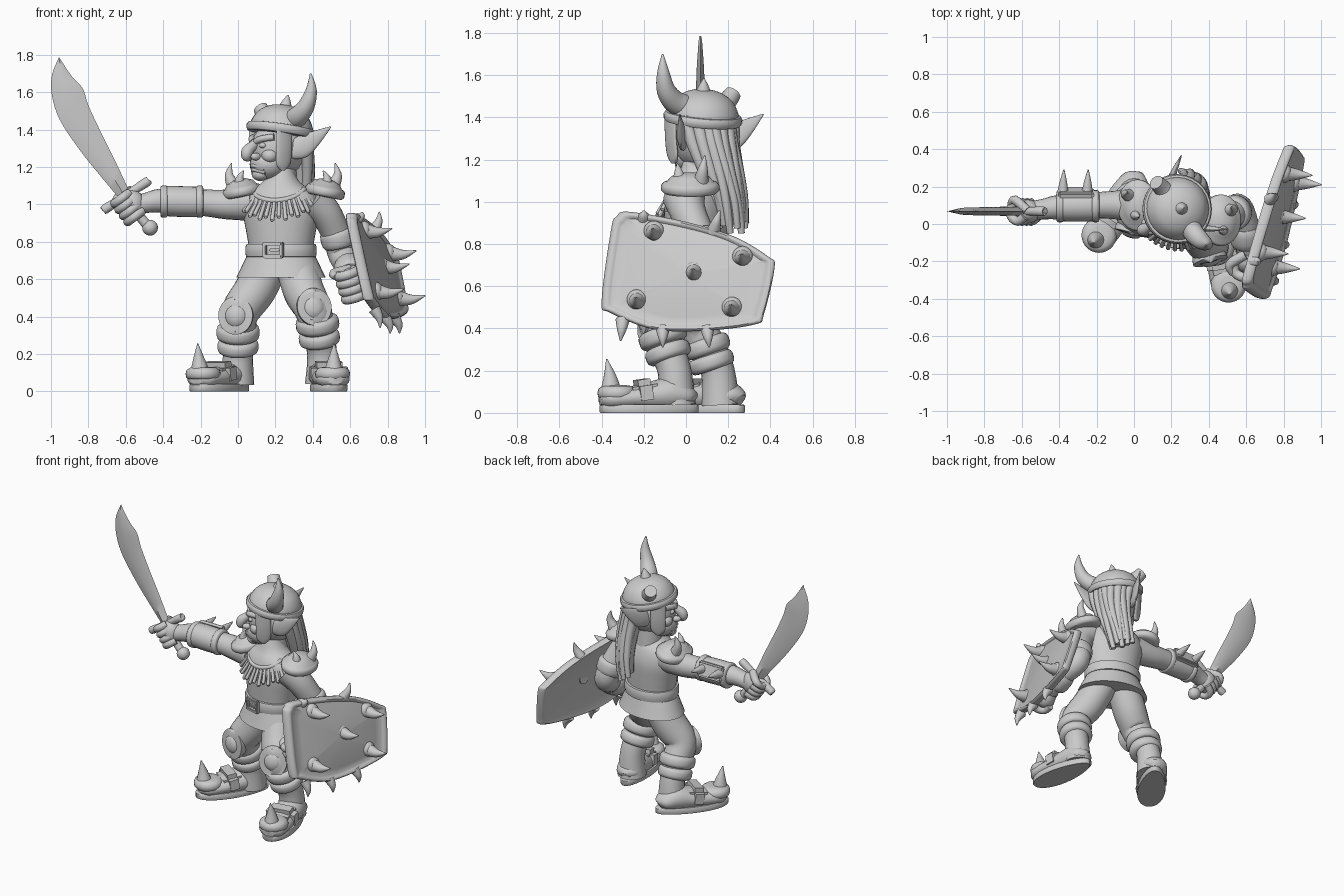
import bpy, bmesh, math
from mathutils import Vector, Matrix

cube = bpy.data.objects.get("Cube")
if cube:
    bpy.data.objects.remove(cube, do_unlink=True)

grey = bpy.data.materials.new("plain grey")
grey.use_nodes = True
grey.diffuse_color = (.6, .6, .6, 1)
grey.node_tree.nodes["Principled BSDF"].inputs["Base Color"].default_value = (.6, .6, .6, 1)


def finish(bm, name):
    """Turn a bmesh into a smooth object with sharp creases kept."""
    bmesh.ops.recalc_face_normals(bm, faces=bm.faces)
    for face in bm.faces:
        face.smooth = True
    for edge in bm.edges:
        edge.smooth = edge.calc_face_angle(0) < .8
    mesh = bpy.data.meshes.new(name)
    bm.to_mesh(mesh)
    bm.free()
    mesh.materials.append(grey)
    obj = bpy.data.objects.new(name, mesh)
    bpy.context.collection.objects.link(obj)
    return obj


def skin(name, rings):
    """Bridge a list of equal rings and close both ends."""
    bm = bmesh.new()
    loops = [[bm.verts.new(p) for p in ring] for ring in rings]
    count = len(loops[0])
    for low, high in zip(loops, loops[1:]):
        for i in range(count):
            j = (i + 1) % count
            bm.faces.new((low[i], low[j], high[j], high[i]))
    bm.faces.new(loops[0])
    bm.faces.new(loops[-1])
    return finish(bm, name)


def smooth(rows, k):
    """Catmull-Rom resampling of tuples."""
    out, last = [], len(rows) - 1
    for i in range(last):
        quad = (rows[max(i - 1, 0)], rows[i], rows[i + 1], rows[min(i + 2, last)])
        for j in range(k):
            t = j / k
            out.append(tuple(
                (2 * b + (c - a) * t + (2 * a - 5 * b + 4 * c - d) * t * t
                 + (3 * b - a - 3 * c + d) * t ** 3) / 2 for a, b, c, d in zip(*quad)))
    return out + [tuple(rows[-1])]


def loft(name, rows, ref=None, k=4, seg=20):
    """Tube through rows of (x, y, z, radius along ref, other radius)."""
    rows = smooth([tuple(r) if len(r) == 5 else tuple(r) + (r[3],) for r in rows], k)
    path = [Vector(r[:3]) for r in rows]
    if ref is None:
        span = path[-1] - path[0]
        axis = min(range(3), key=lambda i: abs(span[i]))
        ref = [float(i == axis) for i in range(3)]
    ref, rings = Vector(ref), []
    for i, row in enumerate(rows):
        t = (path[min(i + 1, len(path) - 1)] - path[max(i - 1, 0)]).normalized()
        u = (ref - t * ref.dot(t)).normalized()
        v = t.cross(u)
        angles = [math.tau * s / seg for s in range(seg)]
        rings.append([path[i] + u * math.cos(a) * max(row[3], .001) + v * math.sin(a) * max(row[4], .001)
                      for a in angles])
    return skin(name, rings)


def turned(name, center, axis, profile, ref=None, ratio=1, k=1):
    """Turned shape: profile of (height along axis, radius)."""
    c, n = Vector(center), Vector(axis).normalized()
    return loft(name, [(*(c + n * h), r * ratio, r) for h, r in profile], ref, k, 28)


def band(name, center, axis, radius, half, swell=.02):
    fat = radius + swell
    return turned(name, center, axis, [(-half - .003, radius - .02), (-half, radius), (-half * .75, fat - swell * .3),
                                       (-half * .35, fat), (half * .35, fat), (half * .75, fat - swell * .3),
                                       (half, radius), (half + .003, radius - .02)])


def blob(name, center, size, yaw=0):
    bm = bmesh.new()
    bmesh.ops.create_uvsphere(bm, u_segments=20, v_segments=12, radius=1)
    bm.transform(Matrix.Translation(center) @ Matrix.Rotation(yaw, 4, "Z") @ Matrix.Diagonal((*size, 1)))
    return finish(bm, name)


def box(name, center, size, yaw=0, tilt=0):
    bm = bmesh.new()
    bmesh.ops.create_cube(bm, size=1)
    bm.transform(Matrix.Translation(center) @ Matrix.Rotation(yaw, 4, "Z")
                 @ Matrix.Rotation(tilt, 4, "X") @ Matrix.Diagonal((*size, 1)))
    bmesh.ops.bevel(bm, geom=bm.edges[:], offset=min(size) * .25, segments=2, affect="EDGES")
    return finish(bm, name)


def spike(name, base, tip, r, bend=(0, 0, 0)):
    base, tip = Vector(base), Vector(tip)
    mid = (base + tip) / 2 + Vector(bend)
    return loft(name, [(*base, r), (*mid, r * .62), (*tip, .003)], k=5, seg=14)


def frame(origin, yaw):
    """Map (left, back, height) of a turned body part to world space."""
    c, s = math.cos(yaw), math.sin(yaw)
    return lambda l, b, z: (origin[0] + l * c - b * s, origin[1] + l * s + b * c, z)


# Torso, tunic skirt, belt and buckle
BODY_YAW, HEAD_YAW = -.26, -1.02
body = frame((.23, .05), BODY_YAW)
left = Vector(body(1, 0, 0)) - Vector(body(0, 0, 0))
loft("tunic", [(*body(0, 0, z), rl, rd) for z, rl, rd in (
    (.61, .242, .18), (.68, .208, .158), (.755, .176, .14), (.85, .188, .144),
    (.97, .208, .148), (1.06, .185, .125), (1.12, .1, .09), (1.2, .06, .06))], ref=left, seg=36)
loft("belt", [(*body(0, 0, z), .183 + d, .15 + d) for z, d in
              ((.717, -.02), (.72, .006), (.74, .01), (.77, .01), (.787, .004), (.79, -.02))],
     ref=left, k=1, seg=36)
for side in (-1, 1):
    box("buckle_side", body(side * .047, -.162, .755), (.02, .025, .085), BODY_YAW)
    box("buckle_bar", body(0, -.165, .755 + side * .034), (.1, .025, .02), BODY_YAW)
box("buckle_tongue", body(.01, -.165, .755), (.06, .02, .016), BODY_YAW)

# Tooth necklace
cord = []
for i in range(17):
    a = math.radians(-84 + 10.5 * i)
    s, c = math.sin(a), math.cos(a)
    top = body(.14 * s, -.03 - .105 * c, 1.09 - .07 * c)
    tip = body(.2 * s, -.03 - .155 * c, 1 - .085 * c + .016 * (i % 2))
    cord.append((*top, .014))
    loft("necklace_tooth", [(*top, .009), (*tip, .012), (*(Vector(tip) - Vector((0, 0, .008))), .005)], k=1, seg=10)
loft("necklace_cord", cord, ref=(0, 0, 1), k=2, seg=10)

# Shoulder pads
for x, y, sx in ((.02, .1, -1), (.465, .02, 1)):
    turned("shoulder_pad", (x, y, 1.07), (sx * .2, 0, 1),
           [(-.03, .1), (-.028, .125), (-.015, .138), (.01, .138), (.022, .126), (.026, .112), (.05, .09),
            (.065, .04), (.068, .005)], ref=(1, 0, 0), ratio=.78)
    spike("shoulder_spike", (x + sx * .04, y + .05, 1.09), (x + sx * .055, y + .07, 1.22), .038, (sx * .02, 0, 0))
    spike("shoulder_spike", (x + sx * .01, y - .05, 1.1), (x - sx * .01, y - .06, 1.18), .034, (sx * .01, 0, 0))

# Arms
loft("right_arm", [(.08, .08, 1.01, .1), (-.06, .1, 1, .08), (-.2, .1, 1.01, .07), (-.4, .09, 1.02, .065),
                   (-.48, .08, 1.01, .055), (-.56, .07, .99, .05)])
loft("left_arm", [(.4, -.01, 1.02, .1), (.47, .01, .95, .085), (.53, .06, .83, .078), (.56, .08, .73, .078),
                  (.6, -.03, .66, .072), (.61, -.17, .59, .058)], ref=(1, 0, 0))
band("right_bracer", (-.3, .095, 1.015), (-1, 0, .03), .076, .11, .006)
for x in (-.395, -.205):
    band("bracer_edge", (x, .095, 1.015), (1, 0, 0), .08, .018, .006)
box("bracer_plate", (-.31, .165, 1.045), (.19, .04, .1), 0, .35)
for x in (-.38, -.25):
    spike("bracer_spike", (x, .17, 1.05), (x + .005, .29, 1.07), .03)
band("upper_cuff", (.535, .06, .82), (.25, .2, -1), .082, .045, .012)
band("left_bracer", (.6, -.06, .645), (.06, -.85, -.45), .074, .06, .014)


def fist(name, center, axis, wrist, size):
    c, n = Vector(center), Vector(axis).normalized()
    w = Vector(wrist) - c
    w = (w - n * w.dot(n)).normalized()
    v = n.cross(w)
    blob(name + "_palm", c + w * size * .35, (size * 1.1, size, size * 1.25))
    for i in range(4):
        o = c + n * size * (i - 1.5) * .62
        arc = [o + (w * math.cos(a) + v * math.sin(a)) * size * .8 for a in (.6, 1.7, 2.8, 3.9, 5)]
        loft(name + "_finger", [(*p, size * .38) for p in arc], ref=n, k=3, seg=12)
    loft(name + "_thumb", [(*(c + w * size - n * size), size * .4),
                           (*(c - v * size - n * size * 1.2), size * .38),
                           (*(c - w * size * .7 - v * size * .7 - n * size), size * .25)], ref=n, seg=12)


fist("right_fist", (-.585, .065, .985), (.59, 0, -.8), (-.45, .08, 1.02), .064)
fist("left_fist", (.605, -.22, .57), (.3, .15, -.9), (.62, -.1, .63), .07)

# Curved sword
back = smooth([(-.64, 1.037), (-.738, 1.155), (-.845, 1.289), (-.952, 1.45), (-.995, 1.583), (-.995, 1.69), (-.958, 1.785)], 4)
edge = smooth([(-.578, 1.064), (-.658, 1.235), (-.738, 1.396), (-.8, 1.53), (-.83, 1.62), (-.888, 1.684), (-.955, 1.784)], 4)
rings = []
for i, (p, q) in enumerate(zip(back, edge)):
    t = .02 * (1 - (i / len(back)) ** 4) + .002
    m = ((p[0] + q[0]) / 2, (p[1] + q[1]) / 2)
    rings.append([(p[0], .068, p[1]), (m[0], .068 - t, m[1]), (q[0], .068, q[1]), (m[0], .068 + t, m[1])])
skin("sword_blade", rings)
loft("sword_guard", [(-.722, .068, .967, .012), (-.71, .068, .975, .026), (-.6, .068, 1.047, .02),
                     (-.488, .068, 1.12, .026), (-.476, .068, 1.128, .012)], k=3)
loft("sword_grip", [(-.61, .068, 1.04, .026), (-.48, .066, .88, .026)], k=1)
blob("sword_pommel", (-.47, .065, .875), (.042, .042, .042))


# Shield
def on_shield(y, z, d):
    return (.565 + .235 * (y + .35) + .25 * (.97 - z) + d, y, z)


outline = [(-.355, .87), (-.33, .93), (-.27, .953), (0, .905), (.23, .835), (.39, .74), (.42, .69),
           (.37, .47), (.33, .42), (.1, .39), (-.15, .395), (-.36, .475), (-.4, .53)]
outline = smooth(outline[-1:] + outline + outline[:2], 5)[5:-6]
skin("shield", [[on_shield(y * s, .66 + (z - .66) * s, d) for y, z in outline] for s, d in (
    (.02, .03), (.5, .022), (.9, .002), (.97, -.006), (.99, 0), (1, .014), (1, .032), (.985, .046), (.96, .052),
    (.93, .051), (.9, .044), (.88, .039), (.75, .046), (.5, .058), (.25, .066), (.02, .07))])
for y, z in ((-.15, .86), (.27, .74), (.04, .67), (-.23, .535), (.22, .5)):
    base = Vector(on_shield(y, z, .03))
    turned("spike_collar", base, (1, -.2, .2), [(0, .05), (.02, .047), (.03, .04), (.04, .03)])
    spike("shield_spike", base, base + Vector((.155, -.01, .012)), .045, (0, 0, -.015))
for y, z, dy, dz in ((-.3, .44, -.01, -.1), (-.11, .4, 0, -.09), (.1, .4, .01, -.09),
                     (.13, .86, .03, .1), (-.2, .92, 0, .04)):
    base = Vector(on_shield(y, z, .02))
    spike("rim_spike", base, base + Vector((.03, dy, dz)), .034, (.012, 0, 0))

# Legs, bands, knee pads
loft("left_leg", [(.31, .04, .68, .11), (.35, -.05, .54, .11), (.4, -.12, .44, .1), (.425, -.1, .33, .088),
                  (.45, -.055, .2, .08), (.45, -.045, .04, .092)], ref=(1, 0, 0))
loft("right_leg", [(.16, .08, .68, .11), (.09, .06, .54, .112), (.01, .04, .42, .102), (.005, .1, .31, .09),
                   (.0, .15, .2, .08), (-.005, .165, .04, .092)], ref=(1, 0, 0))
for name, low, high in (("left", (.435, -.085, .285), (.425, -.11, .36)), ("right", (.0, .12, .24), (.0, .095, .315))):
    axis = Vector(high) - Vector(low)
    band(name + "_low_band", low, axis, .093, .035, .017)
    band(name + "_high_band", high, axis, .098, .038, .018)
for name, center, axis in (("left", (.405, -.185, .45), (.25, -.95, .2)), ("right", (-.01, -.035, .405), (-.25, -.95, .05))):
    turned(name + "_knee_pad", center, axis, [(-.05, .08), (-.01, .093), (.015, .095), (.025, .085), (.015, .068),
                                              (.018, .056), (.032, .042), (.039, .02), (.04, .003)],
           ref=(0, 0, 1), ratio=1.08)

# Shoes with toe spikes
for name, heel, toe in (("left", (.44, .06), (.52, -.41)), ("right", (.045, .275), (-.235, -.13))):
    run = Vector((toe[0] - heel[0], toe[1] - heel[1], 0))
    length, yaw = run.length, math.atan2(run.x, -run.y)
    foot = frame(heel, yaw)
    angles = [math.tau * i / 32 for i in range(32)]
    skin(name + "_sole", [[foot((.092 + .015 * math.cos(a)) * math.sin(a) * s, -length / 2 * (1 + math.cos(a) * s), z)
                           for a in angles] for z, s in ((0, .98), (.005, 1), (.035, 1), (.04, .97))])
    loft(name + "_shoe", [(*foot(0, -b, z), w, h) for b, z, w, h in (
        (.02, .06, .03, .03), (.05, .075, .075, .05), (.13, .09, .09, .08), (.22, .08, .092, .07),
        (.33, .07, .095, .055), (.43, .065, .085, .05), (.475, .06, .04, .025))],
        ref=run.cross(Vector((0, 0, 1))))
    turned(name + "_toe_cap", foot(0, -length + .085, .065), (0, 0, 1),
           [(0, .08), (.01, .09), (.03, .094), (.05, .088), (.062, .07), (.066, .045)])
    box(name + "_strap", foot(0, -.265, .095), (.2, .12, .13), yaw, .15)
    spike(name + "_toe_spike", foot(0, -length + .055, .11), foot(0, -length + .035, .255), .05, (0, .005, -.01))

# Head and face
head = frame((.23, .08), HEAD_YAW)
side_axis = Vector(head(1, 0, 0)) - Vector(head(0, 0, 0))
front_axis = side_axis.cross(Vector((0, 0, 1)))
blob("skull", head(0, -.01, 1.3), (.13, .16, .15), HEAD_YAW)
blob("jaw", head(0, -.08, 1.215), (.1, .1, .085), HEAD_YAW)
blob("chin", head(0, -.13, 1.16), (.05, .045, .035), HEAD_YAW)
loft("neck", [(*head(0, -.01, 1.24), .085), (*head(0, .0, 1.06), .09)])
loft("nose", [(*head(0, -.13, 1.35), .02), (*head(0, -.175, 1.315), .026), (*head(0, -.21, 1.285), .032),
              (*head(0, -.215, 1.255), .028), (*head(0, -.2, 1.235), .01)], ref=side_axis)
for name, z, out in (("upper_lip", 1.207, .175), ("lower_lip", 1.185, .17)):
    loft(name, [(*head(s * .06, -out + abs(s) * .035, z - abs(s) * .015), .011) for s in (-1, 0, 1)], ref=(0, 0, 1))
for s in (-1, 1):
    blob("nostril", head(s * .028, -.175, 1.255), (.02, .03, .02), HEAD_YAW)
    blob("eye", head(s * .05, -.145, 1.315), (.022, .02, .016), HEAD_YAW)
    blob("cheek", head(s * .065, -.11, 1.26), (.045, .045, .04), HEAD_YAW)
    loft("brow", [(*head(s * l, b, z), .018) for l, b, z in ((.012, -.165, 1.335), (.05, -.153, 1.35), (.1, -.105, 1.36))], ref=(0, 0, 1))
    loft("cheek_guard", [(*head(s * l, -.065, z), w, .014) for l, z, w in (
        (.14, 1.4, .05), (.138, 1.3, .048), (.128, 1.22, .045), (.118, 1.185, .015))], ref=front_axis)
    loft("ear", [(*head(s * l, b, z), w, t) for l, b, z, w, t in (
        (.1, -.01, 1.275, .035, .02), (.14, .04, 1.305, .06, .022), (.185, .1, 1.355, .04, .015),
        (.232, .17, 1.415, .003, .003))], ref=(0, 0, 1))

# Hair falling to the middle of the back
hair_path = ((0, .06, 1.4), (-.005, .095, 1.29), (-.03, .13, 1.15), (-.06, .145, 1.02), (-.085, .14, .9))
loft("hair_mass", [(*head(l, b, z), .128 - .013 * i, .08 - .008 * i) for i, (l, b, z) in enumerate(hair_path)],
     ref=side_axis)
for i in range(8):
    u = (i - 3.5) / 3.5
    loft("hair_lock", [(*head(l + u * (.128 - .014 * j) + .008 * math.sin(i * 2 + j),
                              b + .06 - .06 * u * u - .004 * j, z - .012 * (i % 3) * j / 2), .036 - .005 * j)
                       for j, (l, b, z) in enumerate(hair_path)], ref=side_axis, seg=12)

# Horned helmet
up = Vector(head(0, .17, 1)) - Vector(head(0, 0, 0))
turned("helmet_brim", head(0, 0, 1.395), up, [(-.024, .16), (-.022, .178), (-.01, .186), (.01, .187), (.022, .18), (.025, .16)])
turned("helmet_dome", head(0, 0, 1.39), up, [(0, .168), (.04, .166), (.09, .138), (.12, .1), (.138, .055), (.144, .004)], k=3)
spike("helmet_top_spike", head(.01, .02, 1.515), head(.015, .035, 1.585), .038)
loft("left_horn", [(*head(.1, .01, 1.45), .056), (*head(.165, .01, 1.475), .054), (*head(.22, .025, 1.53), .045),
                   (*head(.245, .04, 1.615), .029), (*head(.245, .035, 1.7), .004)], ref=front_axis)
loft("broken_horn", [(*head(-.09, 0, 1.445), .052), (*head(-.14, -.01, 1.475), .046), (*head(-.18, -.02, 1.515), .04)])
